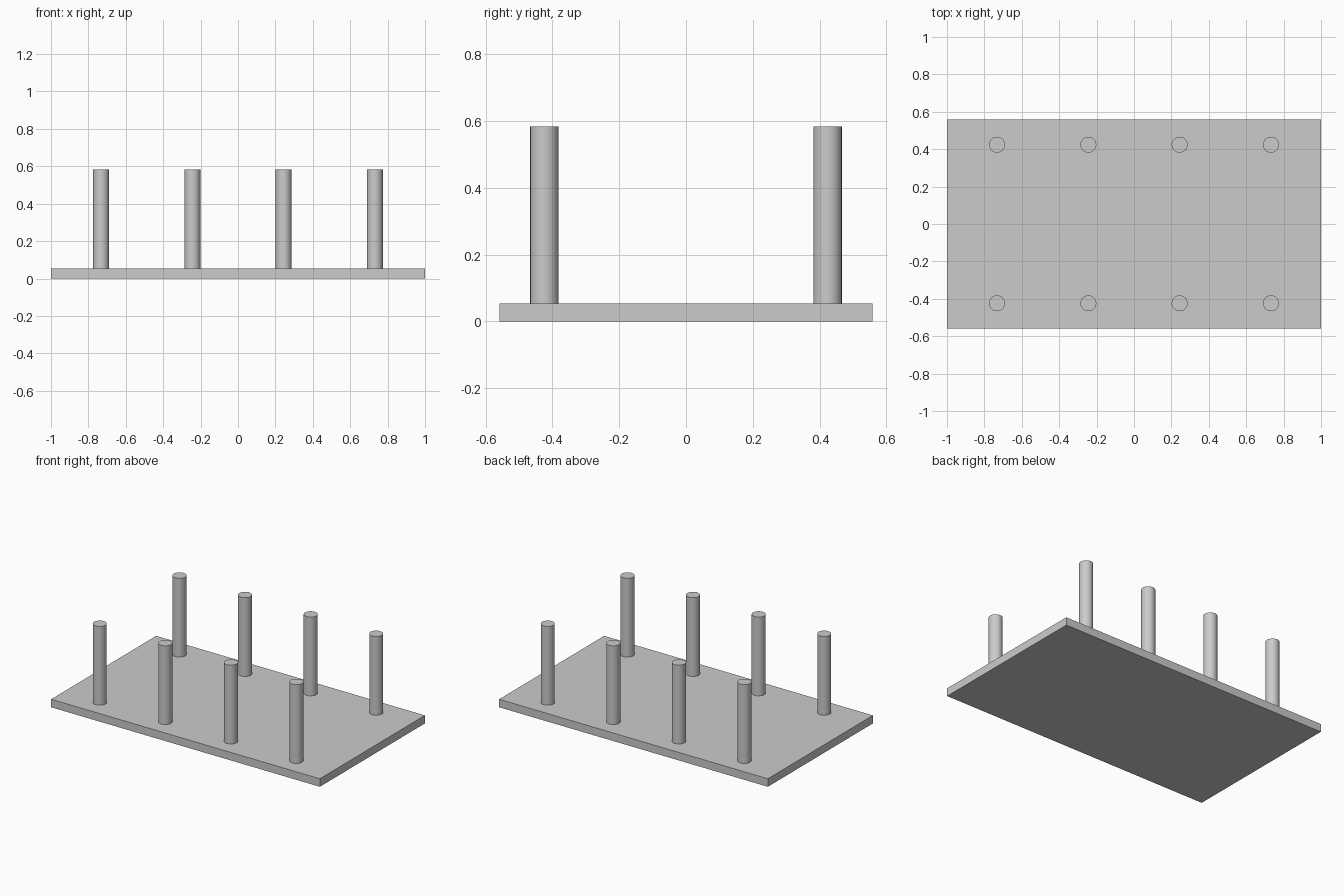
import bpy
import math

cube = bpy.data.objects.get("Cube")
if cube:
    bpy.data.objects.remove(cube, do_unlink=True)

HALF_DEPTH = 0.558
SLAB_TOP = 0.054
HEIGHT = 0.584
RADIUS = 0.0425
SPACING = 0.488
ROW_Y = 0.424

# Single plain grey
grey = bpy.data.materials.new("light grey")
grey.use_nodes = True
grey.diffuse_color = (0.6, 0.6, 0.6, 1)
grey.node_tree.nodes["Principled BSDF"].inputs["Base Color"].default_value = (0.6, 0.6, 0.6, 1)


def finish(name):
    obj = bpy.context.object
    obj.name = name
    obj.data.name = name
    obj.data.materials.append(grey)
    return obj


# Flat base slab
bpy.ops.mesh.primitive_cube_add(size=1, location=(0, 0, SLAB_TOP / 2))
slab = finish("base_slab")
slab.scale = (2, 2 * HALF_DEPTH, SLAB_TOP)
bpy.ops.object.transform_apply(location=False, rotation=False, scale=True)

# Two rows of four round columns standing on the slab
for row, y in (("front", -ROW_Y), ("back", ROW_Y)):
    for i in range(4):
        bpy.ops.mesh.primitive_cylinder_add(
            vertices=48, radius=RADIUS, depth=HEIGHT - SLAB_TOP,
            location=((i - 1.5) * SPACING, y, (HEIGHT + SLAB_TOP) / 2))
        finish(f"{row}_column_{i + 1}")
        bpy.ops.object.shade_smooth_by_angle(angle=math.radians(30))
